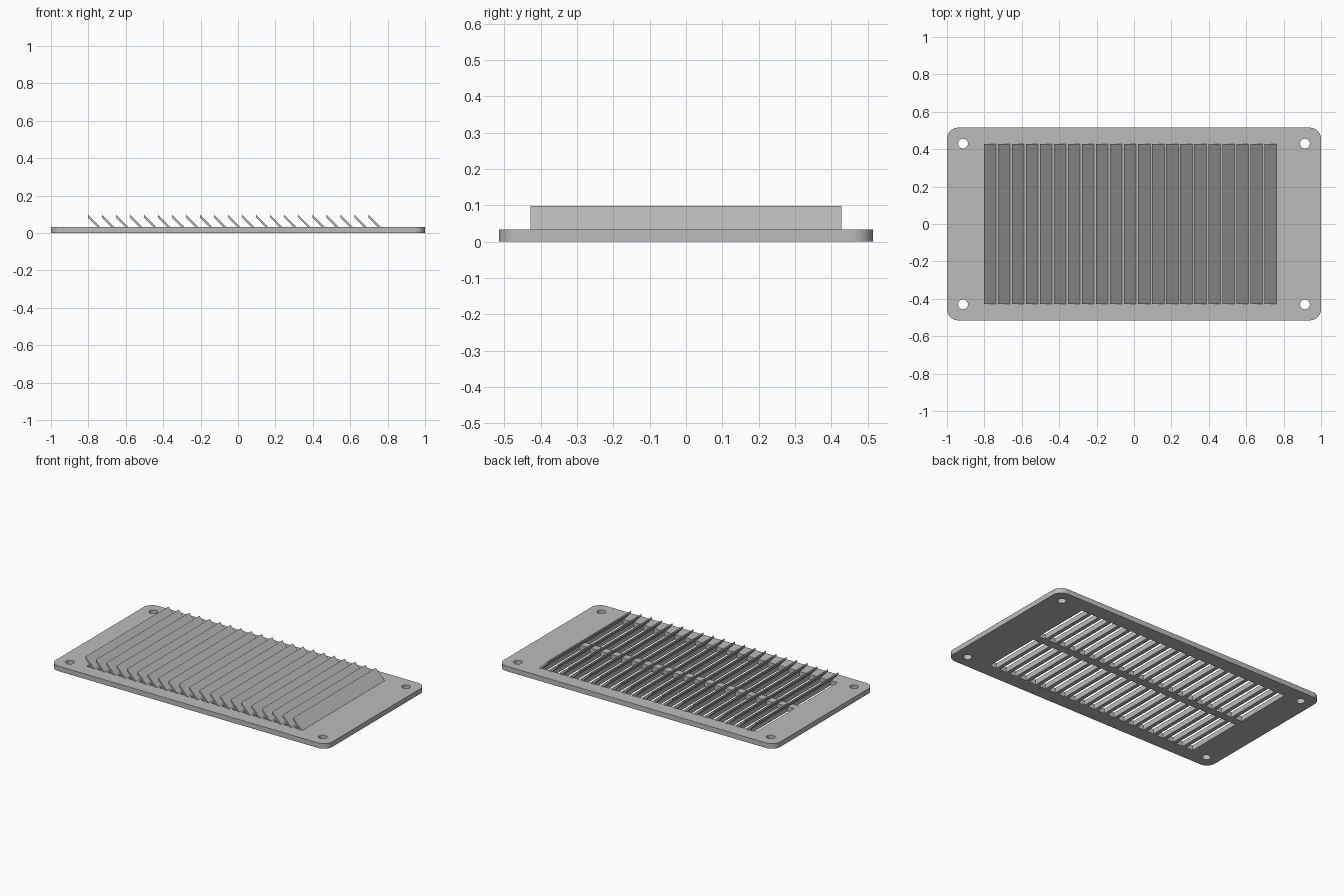
import bpy
import math

cube = bpy.data.objects.get("Cube")
if cube:
    bpy.data.objects.remove(cube, do_unlink=True)

HALF_X, HALF_Y, THICK = 1.0, 0.515, 0.033
CORNER = 0.06
PITCH, COUNT, FIRST = 0.075, 21, -0.803
SLAT_Y, TOP = 0.428, 0.098

grey = bpy.data.materials.new("light_grey_metal")
grey.use_nodes = True
colour = (0.5, 0.5, 0.5, 1)
grey.diffuse_color = colour
grey.node_tree.nodes["Principled BSDF"].inputs["Base Color"].default_value = colour


def arc(cx, cy, r, start, end, steps):
    angles = [math.radians(start + (end - start) * i / steps) for i in range(steps + 1)]
    return [(cx + r * math.cos(a), cy + r * math.sin(a)) for a in angles]


def add_outline(curve, points):
    spline = curve.splines.new("POLY")
    spline.points.add(len(points) - 1)
    for p, (x, y) in zip(spline.points, points):
        p.co = (x, y, 0, 1)
    spline.use_cyclic_u = True


# Plate: rounded outline with screw holes and two rows of slots
curve = bpy.data.curves.new("plate", "CURVE")
curve.dimensions = "2D"
curve.fill_mode = "BOTH"
curve.extrude = THICK / 2

outline = []
for quarter, (sx, sy) in enumerate([(1, 1), (-1, 1), (-1, -1), (1, -1)]):
    start = quarter * 90
    outline += arc(sx * (HALF_X - CORNER), sy * (HALF_Y - CORNER), CORNER, start, start + 90, 10)
add_outline(curve, outline)

for sx in (-1, 1):
    for sy in (-1, 1):
        add_outline(curve, arc(sx * 0.914, sy * 0.43, 0.026, 0, 360, 28)[:-1])

for i in range(COUNT):
    x0 = FIRST + i * PITCH + 0.003
    x1 = x0 + 0.05
    for y0, y1 in ((-0.42, -0.025), (0.025, 0.42)):
        add_outline(curve, [(x0, y0), (x1, y0), (x1, y1), (x0, y1)])

plate = bpy.data.objects.new("plate", curve)
bpy.context.collection.objects.link(plate)
plate.location.z = THICK / 2
bpy.ops.object.select_all(action="DESELECT")
plate.select_set(True)
bpy.context.view_layer.objects.active = plate
bpy.ops.object.convert(target="MESH")
plate = bpy.context.object
plate.data.materials.clear()
plate.data.materials.append(grey)
weld = plate.modifiers.new("weld", "WELD")
weld.merge_threshold = 0.0001
bpy.ops.object.modifier_apply(modifier="weld")
bpy.ops.object.shade_smooth_by_angle(angle=math.radians(30))

# Slats: slanted strips rising towards -x, one over each pair of slots
profile = [(0, TOP), (0, TOP - 0.015), (0.05, THICK - 0.001), (0.066, THICK - 0.001)]
verts = [(x, y, z) for y in (-SLAT_Y, SLAT_Y) for x, z in profile]
n = len(profile)
faces = [tuple(range(n)), tuple(reversed(range(n, 2 * n)))]
faces += [(i, i + n, (i + 1) % n + n, (i + 1) % n) for i in range(n)]
slat_mesh = bpy.data.meshes.new("slat")
slat_mesh.from_pydata(verts, [], faces)
slat_mesh.materials.append(grey)
slat_mesh.update()

for i in range(COUNT):
    slat = bpy.data.objects.new(f"slat_{i + 1}", slat_mesh)
    slat.location.x = FIRST + i * PITCH
    bpy.context.collection.objects.link(slat)
